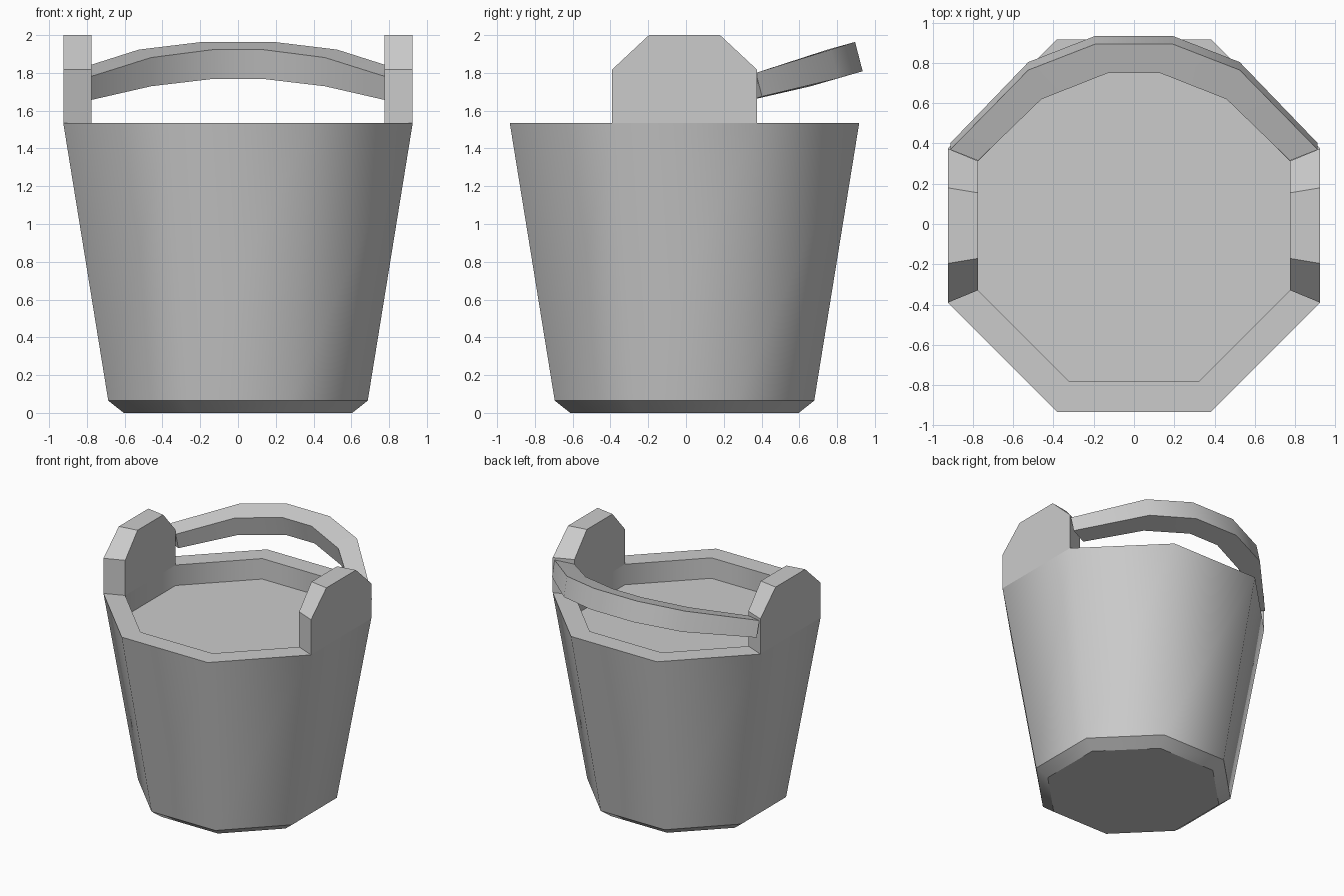
import bpy, bmesh, math

cube = bpy.data.objects.get("Cube")
if cube:
    bpy.data.objects.remove(cube, do_unlink=True)

CY = -0.008  # bucket axis, set forward to balance the handle
RIM = 1.535

grey = bpy.data.materials.new("plain_grey")
grey.use_nodes = True
COLOUR = (0.6, 0.6, 0.6, 1)
grey.diffuse_color = COLOUR
grey.node_tree.nodes["Principled BSDF"].inputs["Base Color"].default_value = COLOUR


def finish(bm, name):
    bmesh.ops.recalc_face_normals(bm, faces=bm.faces)
    mesh = bpy.data.meshes.new(name)
    bm.to_mesh(mesh)
    bm.free()
    mesh.materials.append(grey)
    obj = bpy.data.objects.new(name, mesh)
    bpy.context.collection.objects.link(obj)
    return obj


def loft(name, loops, smooth=False):
    """Skin matching closed loops, cap both ends; loop edges stay sharp."""
    bm = bmesh.new()
    rings = [[bm.verts.new(p) for p in loop] for loop in loops]
    n = len(rings[0])
    for a, b in zip(rings, rings[1:]):
        for i in range(n):
            j = (i + 1) % n
            face = bm.faces.new((a[i], a[j], b[j], b[i]))
            face.smooth = smooth
    bm.faces.new(rings[0])
    bm.faces.new(rings[-1])
    for ring in rings:
        for i in range(n):
            bm.edges.get((ring[i], ring[(i + 1) % n])).smooth = False
    return finish(bm, name)


def octagon(apothem, z):
    r = apothem / math.cos(math.pi / 8)
    angles = [math.pi / 8 + k * math.pi / 4 for k in range(8)]
    return [(r * math.cos(a), CY + r * math.sin(a), z) for a in angles]


# Tapered bucket: chamfered base, wall, rim and recessed filling
bucket_profile = [(0.605, 0), (0.687, 0.065), (0.925, RIM), (0.775, RIM), (0.775, 1.37)]
loft("bucket", [octagon(r, z) for r, z in bucket_profile], smooth=True)


# Ears: wedge-shaped plates with clipped shoulders
def ear_outline(x, half, top):
    side = [(half, RIM), (half, 1.818), (top, 2.0)]
    points = side + [(-y, z) for y, z in reversed(side)]
    return [(x, CY + y, z) for y, z in points]


for name, s in (("left_ear", 1), ("right_ear", -1)):
    loft(name, [ear_outline(s * 0.775, 0.321, 0.163),
                ear_outline(s * 0.925, 0.383, 0.188)])

# Handle: rectangular bar bent in an arc and tilted back
# Each station: outer x, y, inner x, y, then bar height
stations = [(0.912, 0.37, 0.775, 0.315, 0.125),
            (0.525, 0.765, 0.46, 0.62, 0.152),
            (0.19, 0.895, 0.13, 0.75, 0.155)]


def section(s, ox, oy, ix, iy, h):
    top = [(s * ox, oy, 1.80 + (oy - 0.37) * 0.312),
           (s * ix, iy, 1.80 + (iy - 0.37) * 0.325)]
    low = [(x, y + 0.26 * h, z - h) for x, y, z in reversed(top)]
    return top + low


sections = [section(-1, *p) for p in stations]
sections += [section(1, *p) for p in reversed(stations)]
handle = loft("handle", sections, smooth=True)
# Bends are smooth, the four long edges and the ends are sharp
bpy.ops.object.select_all(action="DESELECT")
for edge in handle.data.edges:
    edge.use_edge_sharp = False
bpy.context.view_layer.objects.active = handle
handle.select_set(True)
bpy.ops.object.shade_smooth_by_angle(angle=math.radians(35))
